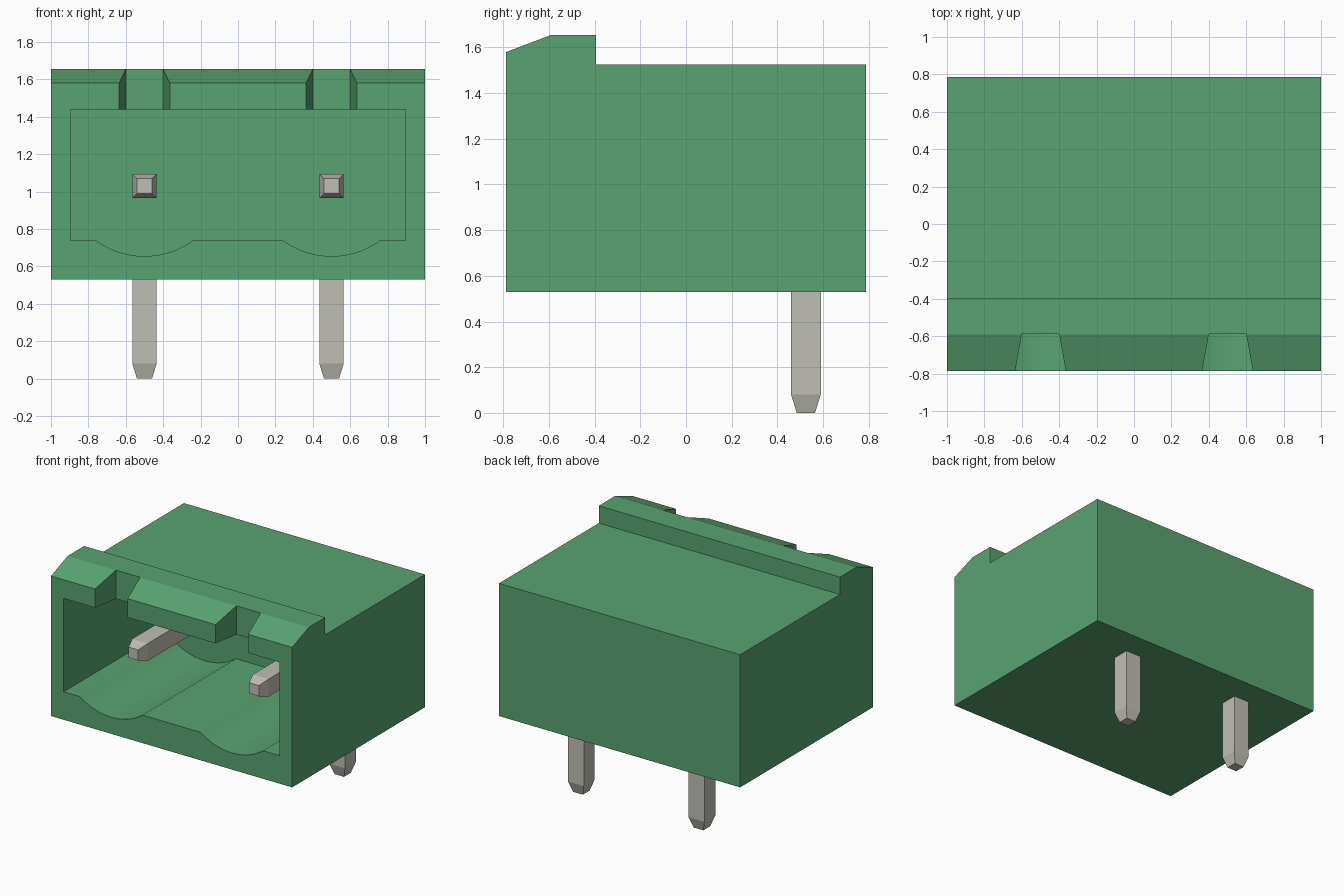
import bpy
import bmesh
from math import sin, cos, asin, radians
from mathutils import Vector

cube = bpy.data.objects.get("Cube")
if cube:
    bpy.data.objects.remove(cube, do_unlink=True)


def material(name, rgb):
    m = bpy.data.materials.new(name)
    m.use_nodes = True
    m.diffuse_color = (*rgb, 1)
    m.node_tree.nodes["Principled BSDF"].inputs["Base Color"].default_value = (*rgb, 1)
    return m


green = material("green plastic", (0.1, 0.37, 0.165))
metal = material("tinned metal", (0.53, 0.52, 0.46))


def finish(name, bm, mat):
    bmesh.ops.recalc_face_normals(bm, faces=bm.faces)
    mesh = bpy.data.meshes.new(name)
    bm.to_mesh(mesh)
    bm.free()
    mesh.materials.append(mat)
    obj = bpy.data.objects.new(name, mesh)
    bpy.context.collection.objects.link(obj)
    return obj


def prism(name, points, direction, mat):
    """Extrude a closed outline along a direction."""
    bm = bmesh.new()
    face = bm.faces.new([bm.verts.new(p) for p in points])
    moved = bmesh.ops.extrude_face_region(bm, geom=[face])["geom"]
    verts = [g for g in moved if isinstance(g, bmesh.types.BMVert)]
    bmesh.ops.translate(bm, verts=verts, vec=direction)
    return finish(name, bm, mat)


def select_only(obj):
    bpy.ops.object.select_all(action="DESELECT")
    obj.select_set(True)
    bpy.context.view_layer.objects.active = obj


def cut(obj, cutter):
    cutter.hide_render = True
    mod = obj.modifiers.new("cut", "BOOLEAN")
    mod.operation = "DIFFERENCE"
    mod.solver = "EXACT"
    mod.object = cutter
    select_only(obj)
    bpy.ops.object.modifier_apply(modifier=mod.name)
    bpy.data.objects.remove(cutter, do_unlink=True)


FRONT, BACK, BOTTOM = -0.787, 0.787, 0.53
PITCH = (-0.5, 0.5)
FLOOR, CEILING = 0.74, 1.44

# Housing: side outline with the latch ridge along the front top edge
side = [(FRONT, BOTTOM), (BACK, BOTTOM), (BACK, 1.525), (-0.395, 1.525),
        (-0.395, 1.655), (-0.59, 1.655), (FRONT, 1.58)]
housing = prism("housing", [(-1, y, z) for y, z in side], (2, 0, 0), green)

# Socket: rectangle with one shallow round groove below each pin
half, depth = 0.26, 0.085
radius = (half ** 2 + depth ** 2) / (2 * depth)
sweep = asin(half / radius)
outline = [(-0.895, CEILING), (-0.895, FLOOR)]
for cx in PITCH:
    for i in range(21):
        a = sweep * (i / 10 - 1)
        outline.append((cx + radius * sin(a),
                        FLOOR - depth + radius * (1 - cos(a))))
outline += [(0.895, FLOOR), (0.895, CEILING)]
cut(housing, prism("socket_cutter", [(x, -1, z) for x, z in outline],
                   (0, 1.32, 0), green))

# Tapered latch notches, open down into the socket
for cx in PITCH:
    plan = [(-0.135, FRONT), (0.135, FRONT), (0.1, -0.588), (-0.1, -0.588)]
    plan = [(-0.171, FRONT - 0.2), (0.171, FRONT - 0.2)] + plan[2:]
    cut(housing, prism("notch_cutter", [(cx + x, y, 1.3) for x, y in plan],
                       (0, 0, 0.6), green))
select_only(housing)
bpy.ops.object.shade_smooth_by_angle(angle=radians(15))

# Bent square pins with tapered tips: (y, z, half width, cross direction)
along, bend, down = Vector((0, 0, 1)), Vector((0, 1, 1)), Vector((0, 1, 0))
stations = [(-0.525, 1.03, 0.04, along), (-0.445, 1.03, 0.065, along),
            (0.525, 1.03, 0.065, bend),
            (0.525, 0.08, 0.065, down), (0.525, 0, 0.04, down)]
across = Vector((1, 0, 0))
for cx, label in zip(PITCH, ("right", "left")):
    bm = bmesh.new()
    rings = []
    for y, z, h, v in stations:
        centre = Vector((cx, y, z))
        rings.append([bm.verts.new(centre + h * (sx * across + sv * v))
                      for sx, sv in ((-1, -1), (1, -1), (1, 1), (-1, 1))])
    for a, b in zip(rings, rings[1:]):
        for i in range(4):
            j = (i + 1) % 4
            bm.faces.new((a[i], a[j], b[j], b[i]))
    bm.faces.new(rings[0])
    bm.faces.new(rings[-1])
    finish(label + "_pin", bm, metal)
